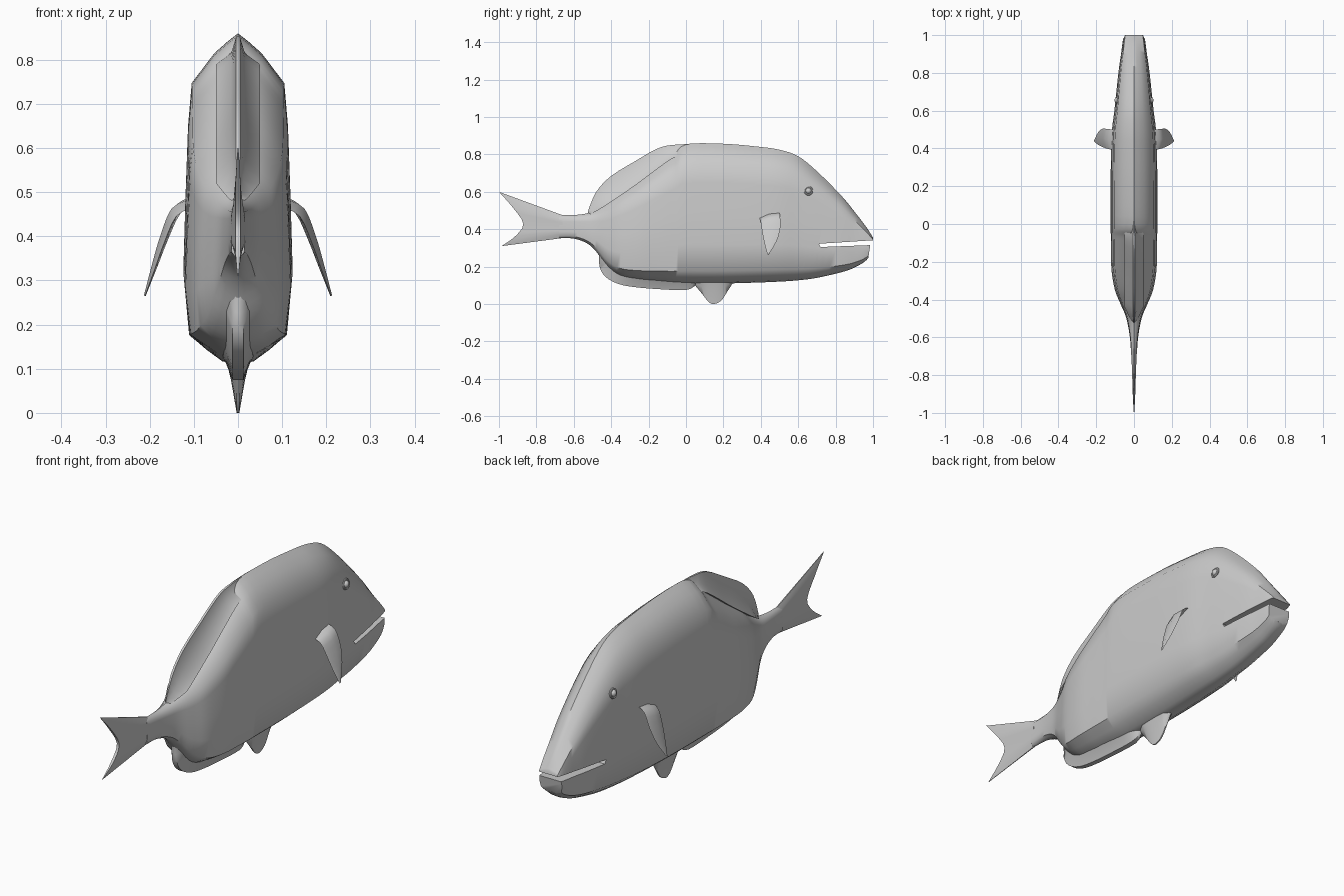
import bpy, bmesh, math

if "Cube" in bpy.data.objects:
    bpy.data.objects.remove(bpy.data.objects["Cube"])

grey = bpy.data.materials.new("plain_grey")
grey.diffuse_color = (0.6, 0.6, 0.6, 1)
grey.use_nodes = True
grey.node_tree.nodes["Principled BSDF"].inputs["Base Color"].default_value = grey.diffuse_color


def finish(ob, angle=40):
    ob.data.materials.clear()
    ob.data.materials.append(grey)
    bpy.ops.object.select_all(action='DESELECT')
    ob.select_set(True)
    bpy.context.view_layer.objects.active = ob
    bpy.ops.object.shade_smooth_by_angle(angle=math.radians(angle))
    return ob


def loft(name, rings):
    """Skin a list of closed rings and cap both ends."""
    bm = bmesh.new()
    vs = [[bm.verts.new(p) for p in r] for r in rings]
    n = len(vs[0])
    for a, b in zip(vs, vs[1:]):
        for i in range(n):
            bm.faces.new((a[i], a[(i + 1) % n], b[(i + 1) % n], b[i]))
    bm.faces.new(vs[0])
    bm.faces.new(vs[-1][::-1])
    bmesh.ops.recalc_face_normals(bm, faces=bm.faces)
    me = bpy.data.meshes.new(name)
    bm.to_mesh(me)
    bm.free()
    ob = bpy.data.objects.new(name, me)
    bpy.context.collection.objects.link(ob)
    return ob


def smooth(pts, steps=4):
    """Catmull-Rom resampling of a list of tuples."""
    out = []
    for i in range(len(pts) - 1):
        p0, p1, p2, p3 = (pts[max(i - 1, 0)], pts[i], pts[i + 1],
                          pts[min(i + 2, len(pts) - 1)])
        for k in range(steps):
            t = k / steps
            out.append(tuple(0.5 * (2 * b + (c - a) * t + (2 * a - 5 * b + 4 * c - d) * t * t
                                    + (3 * b - a - 3 * c + d) * t ** 3)
                             for a, b, c, d in zip(p0, p1, p2, p3)))
    return out + [pts[-1]]


def fin(name, root, tip, t_root, t_mid, t_tip):
    """Thin tapering plate in the middle plane between two (y, z) edges."""
    root, tip = smooth(root, 3), smooth(tip, 3)
    rings = []
    for i, (r, e) in enumerate(zip(root, tip)):
        s = min(1, 0.15 + 0.28 * min(i, len(root) - 1 - i))
        half = [(s * (t_root if f == 0 else t_mid if f == 0.4 else t_tip),
                 r[0] + (e[0] - r[0]) * f, r[1] + (e[1] - r[1]) * f) for f in (0, 0.4, 1)]
        rings.append(half + [(-x, y, z) for x, y, z in half[::-1]])
    return finish(loft(name, rings), 60)


# Body: stations of y, bottom z, top z, half width
stations = [
    (1.0, .29, .355, .052), (.965, .235, .41, .058), (.9, .195, .495, .066),
    (.83, .17, .58, .076), (.7, .14, .71, .09), (.6, .127, .79, .10),
    (.5, .12, .825, .112), (.38, .115, .842, .117), (.2, .11, .857, .119),
    (0, .11, .855, .119), (-.07, .113, .805, .118), (-.15, .12, .745, .117),
    (-.25, .13, .67, .114), (-.35, .15, .60, .097), (-.42, .20, .545, .070),
    (-.48, .28, .505, .045), (-.53, .325, .485, .032), (-.6, .35, .476, .021),
    (-.68, .352, .476, .015)]
section = [(0, 1), (.2, .975), (.45, .94), (.88, .85), (.95, .72), (1, .5),
           (1.04, .28), (.93, .09), (.6, .045), (.3, .01), (0, 0)]
rings = []
for y, b, t, w in smooth(stations):
    half = [(w * u, y, b + (t - b) * v) for u, v in section]
    rings.append(half + [(-x, yy, z) for x, yy, z in half[-2:0:-1]])
body = loft("body", rings)

# Mouth slit cut through the snout
slit = [(.72, .305), (.985, .315), (.975, .25), (1.03, .2), (1.03, .343), (.75, .325), (.71, .322)]
cutter = loft("mouth_cutter", [[(x, y, z) for y, z in slit] for x in (-.3, .3)])
cutter.hide_render = True
mod = body.modifiers.new("mouth", 'BOOLEAN')
mod.operation, mod.solver, mod.object = 'DIFFERENCE', 'EXACT', cutter
bpy.context.view_layer.objects.active = body
bpy.ops.object.modifier_apply(modifier="mouth")
bpy.data.objects.remove(cutter)
finish(body, 45)

# Middle fins
fin("tail_fin",
    [(-.66, .475), (-.66, .445), (-.66, .415), (-.66, .385), (-.66, .353)],
    [(-1, .60), (-.925, .515), (-.87, .43), (-.91, .365), (-.985, .31)], .016, .011, .006)
fin("dorsal_fin",
    [(.08, .82), (-.05, .79), (-.15, .725), (-.25, .65), (-.35, .58), (-.44, .52), (-.52, .475)],
    [(.06, .857), (-.08, .85), (-.16, .828), (-.27, .765), (-.4, .685), (-.48, .60), (-.525, .495)],
    .05, .016, .005)
fin("anal_fin",
    [(.06, .13), (0, .14), (-.12, .14), (-.22, .15), (-.3, .17), (-.36, .21), (-.42, .26), (-.5, .33)],
    [(.05, .10), (0, .075), (-.15, .08), (-.27, .09), (-.36, .107), (-.43, .145), (-.462, .20), (-.465, .28)],
    .045, .028, .012)
fin("pelvic_fin",
    [(.04, .12), (.08, .125), (.11, .125), (.15, .125), (.19, .125), (.22, .125), (.26, .12)],
    [(.05, .098), (.09, .05), (.12, .012), (.15, .0), (.19, .02), (.22, .065), (.25, .112)],
    .028, .016, .003)

# Side fins and eyes, one pair each
fin_rows = smooth([(.10, .478, .39, .498, .012), (.14, .458, .398, .503, .011),
                   (.168, .395, .408, .504, .009), (.19, .33, .42, .485, .006),
                   (.211, .266, .436, .444, .002)], 3)
for side, s in (("right", 1), ("left", -1)):
    rings = []
    for x, z, y0, y1, t in fin_rows:
        m, dz = (y0 + y1) / 2, .012 * (y1 - y0) / .1
        rings.append([(s * x, y0, z - dz), (s * (x + t), m, z + t * .4),
                      (s * x, y1, z + dz), (s * (x - t), m, z - t * .4)])
    finish(loft("pectoral_fin_" + side, rings), 60)

    tilt = s * math.radians(80)
    bpy.ops.mesh.primitive_torus_add(major_radius=.02, minor_radius=.005, major_segments=24,
                                     minor_segments=8, location=(s * .089, .655, .605),
                                     rotation=(0, tilt, 0))
    rim = bpy.context.object
    rim.name = "eye_rim_" + side
    finish(rim)
    bpy.ops.mesh.primitive_uv_sphere_add(radius=.016, segments=20, ring_count=12,
                                         location=(s * .087, .655, .605))
    ball = bpy.context.object
    ball.name = "eye_" + side
    finish(ball)
